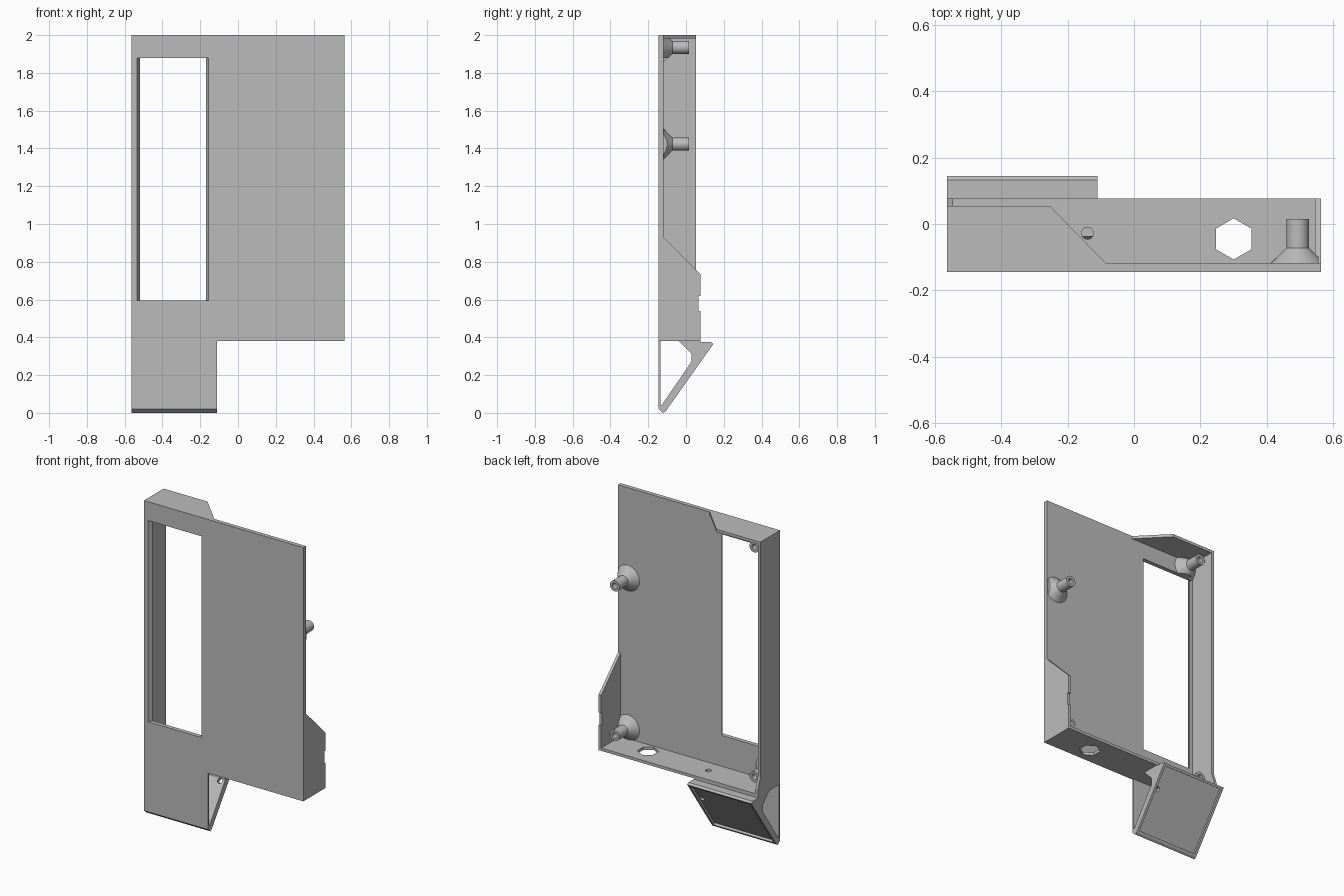
import bpy, bmesh, math
from mathutils import Vector

if "Cube" in bpy.data.objects:
    bpy.data.objects.remove(bpy.data.objects["Cube"])

grey = bpy.data.materials.new("plain grey")
grey.diffuse_color = (0.5, 0.5, 0.5, 1)
grey.use_nodes = True
grey.node_tree.nodes["Principled BSDF"].inputs["Base Color"].default_value = grey.diffuse_color


def finish(name, bm):
    bmesh.ops.recalc_face_normals(bm, faces=bm.faces)
    me = bpy.data.meshes.new(name)
    bm.to_mesh(me)
    bm.free()
    me.materials.append(grey)
    ob = bpy.data.objects.new(name, me)
    bpy.context.collection.objects.link(ob)
    return ob


def prism(name, pts, axis, a, b):
    """Extrude a 2D outline along an axis: 'x' takes (y,z), 'y' (x,z), 'z' (x,y)."""
    place = {"x": lambda p, t: (t, p[0], p[1]),
             "y": lambda p, t: (p[0], t, p[1]),
             "z": lambda p, t: (p[0], p[1], t)}[axis]
    bm = bmesh.new()
    f = bm.faces.new([bm.verts.new(place(p, a)) for p in pts])
    top = bmesh.ops.extrude_face_region(bm, geom=[f])["geom"]
    move = Vector(place((0, 0), b - a))
    for v in top:
        if isinstance(v, bmesh.types.BMVert):
            v.co += move
    return finish(name, bm)


def rect(x0, y0, x1, y1):
    return [(x0, y0), (x1, y0), (x1, y1), (x0, y1)]


def circle(x, y, r, n, start=0.0):
    return [(x + r * math.cos(start + math.tau * i / n),
             y + r * math.sin(start + math.tau * i / n)) for i in range(n)]


def boolean(ob, cutter, op="DIFFERENCE"):
    m = ob.modifiers.new(op.lower(), "BOOLEAN")
    m.object, m.operation, m.solver = cutter, op, "EXACT"
    cutter.hide_render = True
    cutter.hide_set(True)


W, F, B = 0.563, -0.145, 0.077      # half width, front face, back of floor
T = 0.018                           # wall thickness
PB = -0.118                         # back of front plate
Z0, Z1 = 0.38, 2.0                  # body bottom and top

# Front plate with a window whose sides taper inward
plate = prism("front_plate", rect(-W, Z0, W, Z1), "y", F, PB)
window = prism("window_cutter",
               [(-0.546, -0.165), (-0.144, -0.165), (-0.17, PB),
                (-0.17, 0.1), (-0.52, 0.1), (-0.52, PB)], "z", 0.595, 1.88)
boolean(plate, window)

# Top lip, sloping away on one side
prism("top_wall", [(-W, PB), (-0.085, PB), (-0.253, 0.054), (-W, 0.054)],
      "z", Z1 - T, Z1)

# Left wall, slightly deeper at the foot
prism("left_wall", [(PB, Z0 + T), (B, Z0 + T), (B, 0.43), (0.054, 0.5),
                    (0.054, Z1 - T), (PB, Z1 - T)], "x", -W, -W + T)

# Right wall with sloped top and notched back edge
prism("right_wall", [(PB, Z0 + T), (B, Z0 + T), (B, 0.54), (B - 0.01, 0.54),
                     (B - 0.01, 0.62), (B, 0.62), (B, 0.735), (PB, 0.93)],
      "x", W - T, W)

# Floor with hexagonal opening and small cable hole
floor = prism("floor", rect(-W, PB, W, B), "z", Z0, Z0 + T)
boolean(floor, prism("hex_cutter", circle(0.3, -0.045, 0.062, 6, math.pi / 6),
                     "z", 0.3, 0.5))
boolean(floor, prism("cable_cutter", circle(-0.14, -0.028, 0.018, 24),
                     "z", 0.3, 0.5))

# Tilted housing below: thin front skin and sloped back panel, open at the sides
X0, X1 = -W, -0.11
housing = prism("tilted_housing",
                [(F, Z0), (F, 0.02), (-0.122, 0), (-0.108, 0.008),
                 (0.145, 0.365), (0.132, 0.375), (B, 0.375), (B, Z0),
                 (-0.038, Z0), (0.028, 0.314), (0.028, 0.27),
                 (-0.128, 0.042), (-0.136, 0.042), (-0.136, Z0)], "x", X0, X1)

# Shallow recess and hole in the sloped panel
base, tip = Vector((-0.108, 0.008)), Vector((0.145, 0.365))
along = (tip - base).normalized()
out = Vector((along.y, -along.x))


def on_slope(d, h):
    return tuple(base + along * d + out * h)


L = (tip - base).length
recess = [on_slope(0.015, -0.014), on_slope(L - 0.015, -0.014),
          on_slope(L - 0.015, 0.05), on_slope(0.015, 0.05)]
boolean(housing, prism("recess_cutter", recess, "x", X0 + 0.015, X1 - 0.015))
hole = prism("panel_hole_cutter", circle(0, 0, 0.016, 24), "z", -0.04, 0.04)
hole.location = (-0.143, *on_slope(0.28, -0.02))
hole.rotation_euler = (math.atan2(-out.x, out.y), 0, 0)
boolean(housing, hole)

# Hollow screw posts with conical feet
clip = prism("post_clip", rect(-W + 0.008, Z0 + 0.008, W - 0.008, Z1 - 0.008),
             "y", -0.13, 0.1)
profile = [(0.086, -0.122), (0.034, -0.072), (0.034, 0.015),
           (0.018, 0.015), (0.018, -0.06)]


def post(name, x, z, n=32):
    bm = bmesh.new()
    rings = [[bm.verts.new((px, y, pz)) for px, pz in circle(x, z, r, n)]
             for r, y in profile]
    for a, b in zip(rings, rings[1:]):
        for i in range(n):
            j = (i + 1) % n
            bm.faces.new((a[i], a[j], b[j], b[i]))
    bm.faces.new(rings[0])
    bm.faces.new(rings[-1])
    ob = finish(name, bm)
    bpy.ops.object.select_all(action="DESELECT")
    ob.select_set(True)
    bpy.context.view_layer.objects.active = ob
    bpy.ops.object.shade_smooth_by_angle(angle=math.radians(30))
    boolean(ob, clip, "INTERSECT")
    boolean(ob, window)


post("post_upper_left", -0.493, 1.935)
post("post_lower_left", -0.493, 0.468)
post("post_upper_right", 0.493, 1.423)
post("post_lower_right", 0.493, 0.468)
